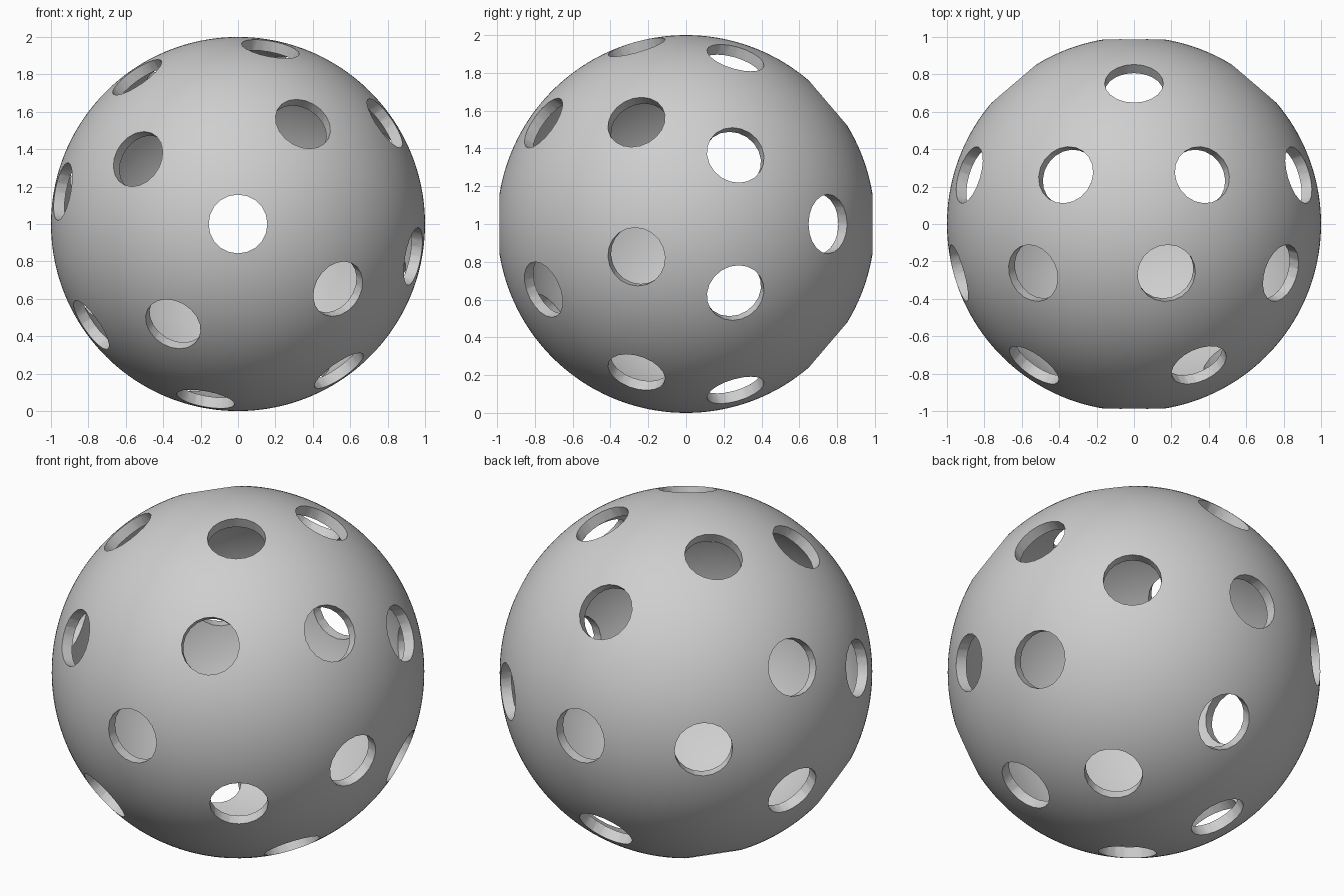
import bpy, bmesh, math
from mathutils import Matrix, Vector

if "Cube" in bpy.data.objects:
    bpy.data.objects.remove(bpy.data.objects["Cube"])

RADIUS, WALL, HOLE = 1.0, 0.06, 0.157
CENTRE = Vector((0, 0, 1))

plastic = bpy.data.materials.new("light_grey_plastic")
plastic.diffuse_color = (0.62, 0.62, 0.62, 1)
plastic.use_nodes = True
plastic.node_tree.nodes["Principled BSDF"].inputs["Base Color"].default_value = plastic.diffuse_color


def make_object(name, bm):
    mesh = bpy.data.meshes.new(name)
    bm.to_mesh(mesh)
    bm.free()
    mesh.materials.append(plastic)
    obj = bpy.data.objects.new(name, mesh)
    bpy.context.collection.objects.link(obj)
    return obj


# Hollow shell: outer sphere plus an inward-facing inner sphere
bm = bmesh.new()
bmesh.ops.create_icosphere(bm, subdivisions=6, radius=RADIUS,
                           matrix=Matrix.Translation(CENTRE))
outer = set(bm.faces)
bmesh.ops.create_icosphere(bm, subdivisions=6, radius=RADIUS - WALL,
                           matrix=Matrix.Translation(CENTRE))
bmesh.ops.reverse_faces(bm, faces=[f for f in bm.faces if f not in outer])
ball = make_object("perforated_ball", bm)

# Hole layout: rings around the y axis (side, angle from pole, count, first angle)
RINGS = [
    (-1, 0.0, 1, 0.0), (-1, 40.2, 4, 57.0), (-1, 74.6, 8, 34.5),
    (1, 0.0, 1, 0.0), (1, 40.5, 4, 0.0), (1, 74.6, 8, 22.5),
]

# Radial drill pins, one per hole
bm = bmesh.new()
for side, polar, count, start in RINGS:
    p = math.radians(polar)
    for i in range(count):
        a = math.radians(start + 360 * i / count)
        d = Vector((math.sin(p) * math.cos(a), side * math.cos(p),
                    math.sin(p) * math.sin(a)))
        turn = d.to_track_quat('Z', 'Y').to_matrix().to_4x4()
        bmesh.ops.create_cone(bm, cap_ends=True, segments=20, radius1=HOLE,
                              radius2=HOLE, depth=0.4,
                              matrix=Matrix.Translation(CENTRE + d) @ turn)
drill = make_object("hole_cutter", bm)
drill.hide_render = True

# Cut the holes through the shell
cut = ball.modifiers.new("holes", 'BOOLEAN')
cut.operation = 'DIFFERENCE'
cut.solver = 'EXACT'
cut.object = drill
bpy.context.view_layer.objects.active = ball
ball.select_set(True)
drill.select_set(False)
bpy.ops.object.modifier_apply(modifier=cut.name)
bpy.data.objects.remove(drill)

# Smooth shell with crisp hole rims
bpy.ops.object.shade_smooth_by_angle(angle=math.radians(30))
